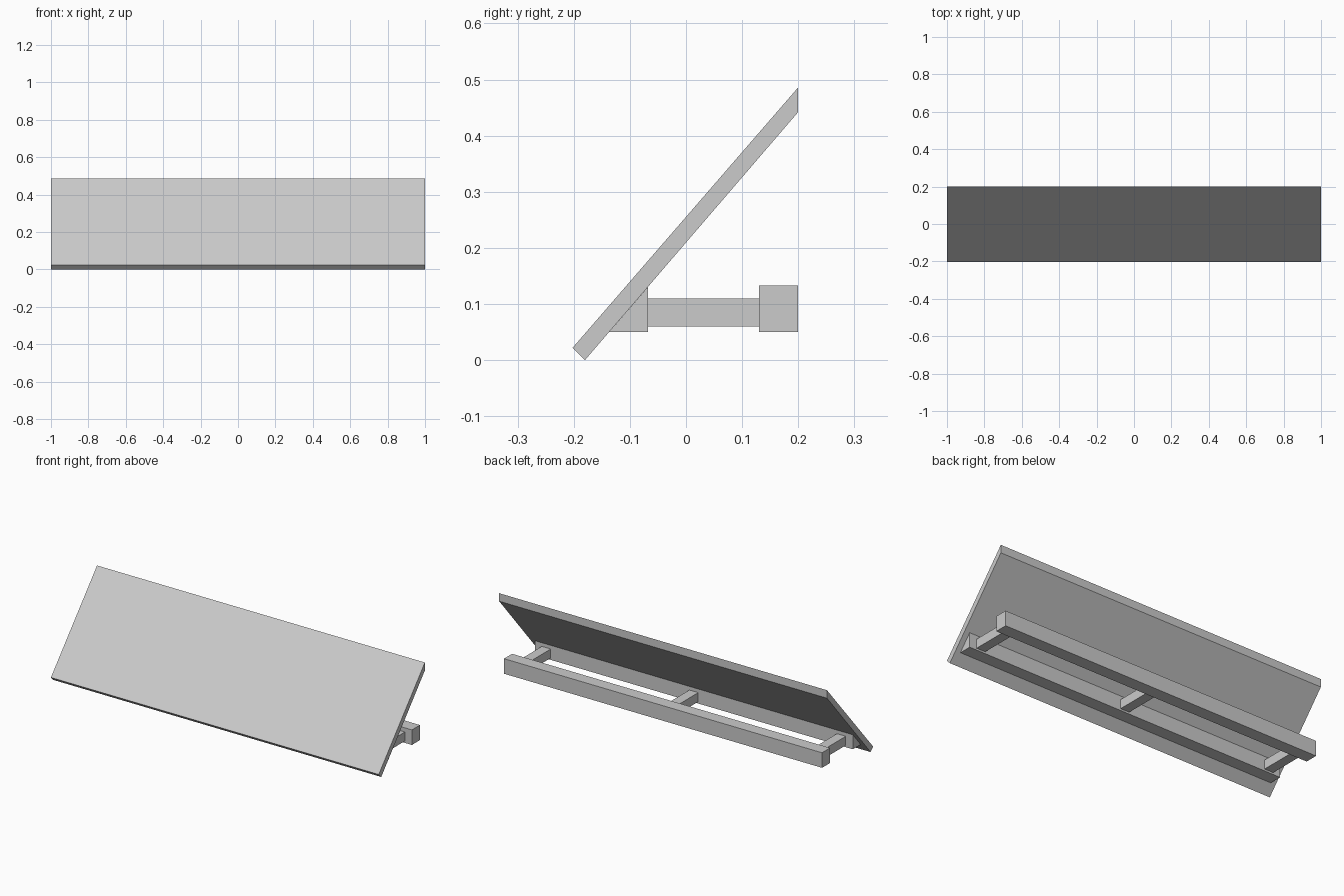
import bpy
import bmesh

cube = bpy.data.objects.get("Cube")
if cube:
    bpy.data.objects.remove(cube, do_unlink=True)

grey = bpy.data.materials.new("plain_grey")
grey.use_nodes = True
colour = (0.6, 0.6, 0.6, 1)
grey.diffuse_color = colour
grey.node_tree.nodes["Principled BSDF"].inputs["Base Color"].default_value = colour


def prism(name, profile, x0, x1):
    """Extrude a (y, z) profile along x."""
    bm = bmesh.new()
    face = bm.faces.new([bm.verts.new((x0, y, z)) for y, z in profile])
    result = bmesh.ops.extrude_face_region(bm, geom=[face])
    moved = [v for v in result["geom"] if isinstance(v, bmesh.types.BMVert)]
    bmesh.ops.translate(bm, verts=moved, vec=(x1 - x0, 0, 0))
    bmesh.ops.recalc_face_normals(bm, faces=bm.faces)
    mesh = bpy.data.meshes.new(name)
    bm.to_mesh(mesh)
    bm.free()
    mesh.materials.append(grey)
    obj = bpy.data.objects.new(name, mesh)
    bpy.context.collection.objects.link(obj)
    return obj


def rect(y0, y1, z0, z1):
    return [(y0, z0), (y1, z0), (y1, z1), (y0, z1)]


# Slanted panel: square cut at the foot, vertical cut at the top
prism("slanted_panel", [(-0.202, 0.022), (-0.18, 0), (0.2, 0.442), (0.2, 0.486)], -1, 1)

# Rails: the front one is bevelled to lie against the panel
prism("front_rail", [(-0.137, 0.05), (-0.068, 0.05), (-0.068, 0.13)], -0.97, 0.97)
prism("back_rail", rect(0.13, 0.2, 0.05, 0.133), -0.97, 0.97)

# Cross bars joining the rails
for side, x in (("right", -0.9), ("middle", 0), ("left", 0.9)):
    prism(side + "_cross_bar", rect(-0.068, 0.13, 0.06, 0.11), x - 0.027, x + 0.027)
